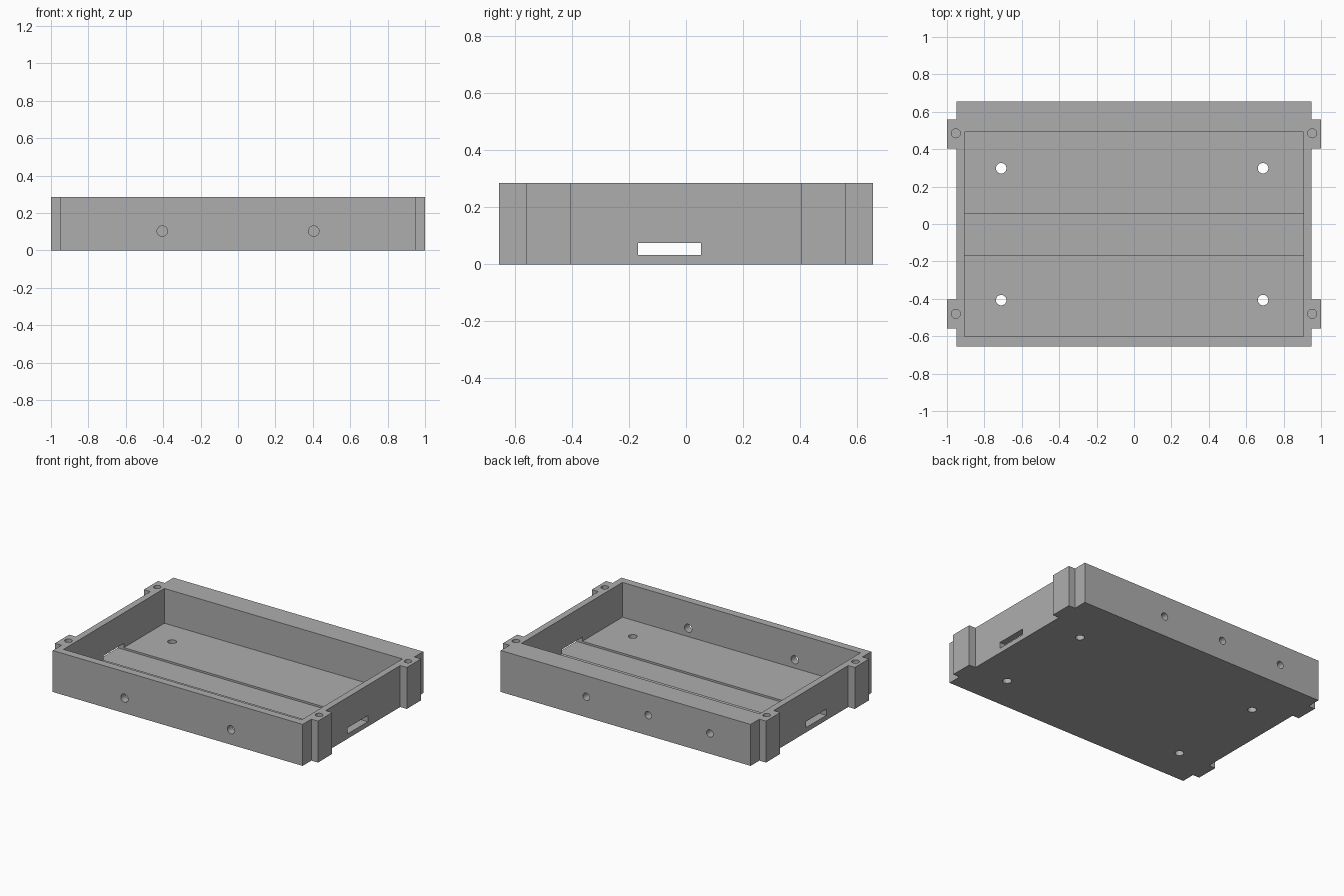
import bpy
import bmesh
from math import pi

cube = bpy.data.objects.get("Cube")
if cube:
    bpy.data.objects.remove(cube, do_unlink=True)

HEIGHT = 0.285
FLOOR = 0.046

grey = bpy.data.materials.new("plain grey")
grey.use_nodes = True
colour = (0.42, 0.42, 0.42, 1)
grey.diffuse_color = colour
grey.node_tree.nodes["Principled BSDF"].inputs["Base Color"].default_value = colour


def box(name, low, high):
    size = [b - a for a, b in zip(low, high)]
    centre = [(a + b) / 2 for a, b in zip(low, high)]
    bpy.ops.mesh.primitive_cube_add(size=1, location=centre)
    obj = bpy.context.object
    obj.name = name
    obj.scale = size
    bpy.ops.object.transform_apply(location=True, scale=True)
    return obj


def hole(name, centre, radius, depth, along_y=False):
    bpy.ops.mesh.primitive_cylinder_add(
        vertices=40, radius=radius, depth=depth, location=centre,
        rotation=(pi / 2 if along_y else 0, 0, 0))
    obj = bpy.context.object
    obj.name = name
    return obj


# Tray block: outline with four corner tabs, extruded upward
quarter = [(1, 0.405), (1, 0.56), (0.95, 0.56), (0.95, 0.655)]
right_half = [(0.95, 0.405)] + quarter
right_half = [(x, -y) for x, y in reversed(right_half)] + right_half
outline = right_half + [(-x, y) for x, y in reversed(right_half)]

bm = bmesh.new()
base = bm.faces.new([bm.verts.new((x, y, 0)) for x, y in outline])
top = bmesh.ops.extrude_face_region(bm, geom=[base])["geom"]
bmesh.ops.translate(bm, vec=(0, 0, HEIGHT),
                    verts=[v for v in top if isinstance(v, bmesh.types.BMVert)])
bmesh.ops.recalc_face_normals(bm, faces=bm.faces)
mesh = bpy.data.meshes.new("tray")
bm.to_mesh(mesh)
bm.free()
tray = bpy.data.objects.new("tray", mesh)
bpy.context.collection.objects.link(tray)
mesh.materials.append(grey)

# Cavity, and the channel that runs through both side walls
cutters = [
    box("cavity_cutter", (-0.905, -0.602, FLOOR), (0.905, 0.493, 0.5)),
    box("channel_cutter", (-1.2, -0.168, 0.033), (1.2, 0.053, 0.075)),
]

# Floor holes
for x in (-0.71, 0.69):
    for y in (-0.407, 0.298):
        cutters.append(hole("floor_hole_cutter", (x, y, 0), 0.028, 0.2))

# Blind screw holes in the corner tabs
for x in (-0.953, 0.953):
    for y in (-0.48, 0.485):
        cutters.append(hole("tab_hole_cutter", (x, y, HEIGHT), 0.024, 0.3))

# Through holes in the front wall
for x in (-0.405, 0.405):
    cutters.append(hole("front_hole_cutter", (x, -0.63, 0.103), 0.028, 0.2, True))

# Blind holes in the thick back wall
for x in (0.30, -0.17, -0.64):
    cutters.append(hole("back_hole_cutter", (x, 0.655, 0.14), 0.025, 0.2, True))

# Carve the tray, then discard the cutters
bpy.ops.object.select_all(action="DESELECT")
bpy.context.view_layer.objects.active = tray
tray.select_set(True)
for cutter in cutters:
    cutter.hide_render = True
    cut = tray.modifiers.new(cutter.name, "BOOLEAN")
    cut.operation = "DIFFERENCE"
    cut.solver = "EXACT"
    cut.object = cutter
    bpy.ops.object.modifier_apply(modifier=cut.name)
    bpy.data.objects.remove(cutter, do_unlink=True)

bpy.ops.object.shade_smooth_by_angle(angle=pi / 6)
